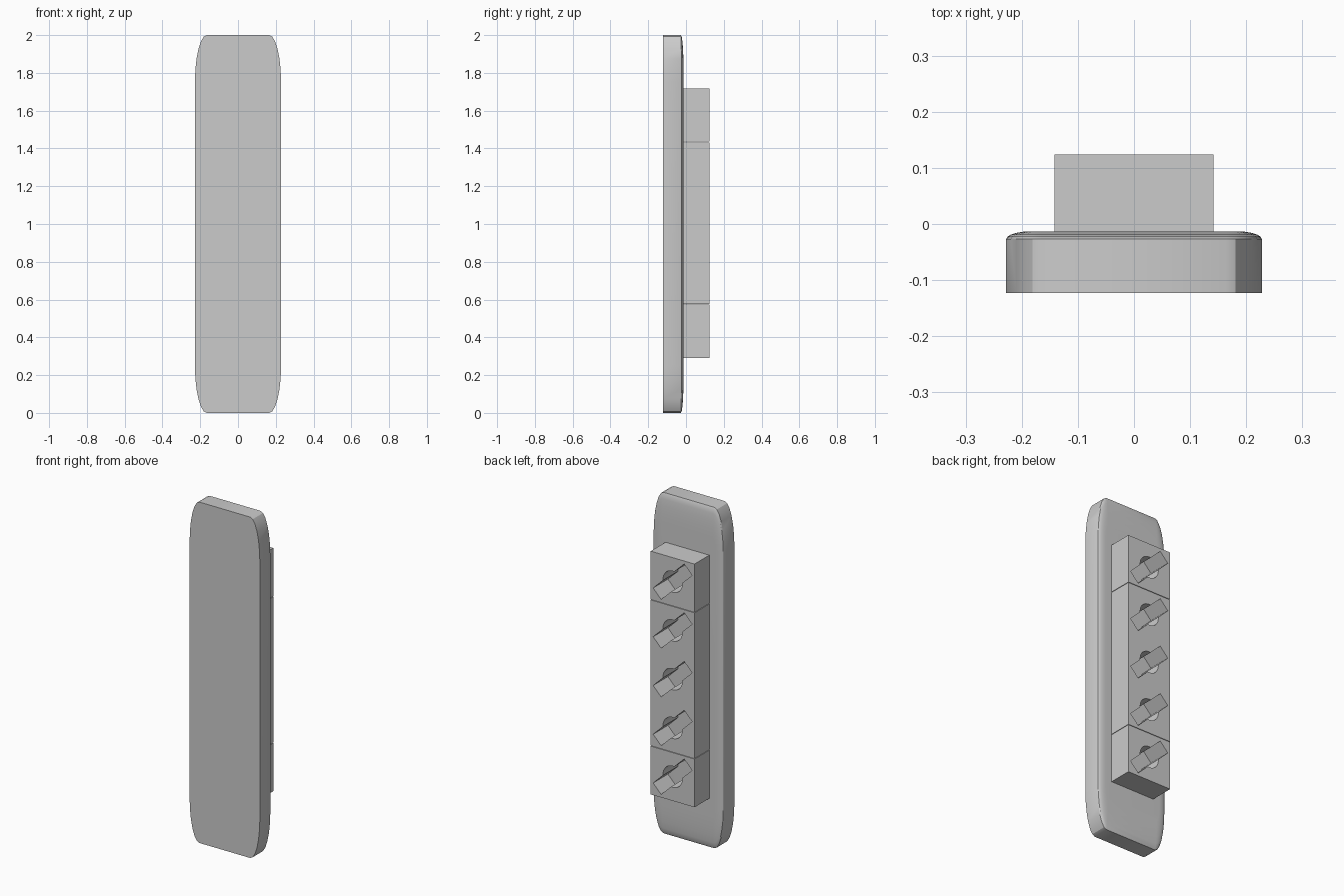
import bpy, bmesh, math
from mathutils import Matrix, Vector

if "Cube" in bpy.data.objects:
    bpy.data.objects.remove(bpy.data.objects["Cube"])

FRONT, SIDE, BACK, TOP = -0.123, -0.027, -0.013, 0.124
PITCH, Z0 = 0.286, 0.29


def make_object(name, bm):
    bmesh.ops.recalc_face_normals(bm, faces=bm.faces)
    mesh = bpy.data.meshes.new(name)
    bm.to_mesh(mesh)
    bm.free()
    ob = bpy.data.objects.new(name, mesh)
    bpy.context.collection.objects.link(ob)
    return ob


def outline(inset_x, inset_z, y, n=6):
    """Rectangle with stretched elliptical corners, as a ring of points."""
    rx, rz = 0.063 - inset_x, 0.25 - inset_z
    pts = []
    for k, (sx, sz) in enumerate([(1, 1), (-1, 1), (-1, -1), (1, -1)]):
        for i in range(n + 1):
            a = math.pi / 2 * (k + i / n)
            pts.append((sx * 0.165 + rx * math.cos(a), y,
                        1 + sz * 0.75 + rz * math.sin(a)))
    return pts


def box(bm, size, centre, rot=Matrix()):
    m = Matrix.Translation(centre) @ rot @ Matrix.Diagonal((*size, 1))
    bmesh.ops.create_cube(bm, size=1, matrix=m)


# Back plate: flat front, rounded edge on the side carrying the blocks
bm = bmesh.new()
rings = [outline(0, 0, FRONT)]
for i in range(6):
    a = math.pi / 2 * i / 5
    k = 1 - math.cos(a)
    rings.append(outline(0.045 * k, 0.18 * k, SIDE + (BACK - SIDE) * math.sin(a)))
rings = [[bm.verts.new(p) for p in r] for r in rings]
for r0, r1 in zip(rings, rings[1:]):
    for i in range(len(r0)):
        j = (i + 1) % len(r0)
        bm.faces.new((r0[i], r0[j], r1[j], r1[i]))
bm.faces.new(rings[0])
bm.faces.new(rings[-1])
plate = make_object("back_plate", bm)
bpy.context.view_layer.objects.active = plate
plate.select_set(True)
bpy.ops.object.shade_smooth_by_angle(angle=math.radians(30))
plate.select_set(False)


def cutter(name, kind, first, count):
    """One opening per socket: a diagonal slot or a round hole."""
    bm = bmesh.new()
    for i in range(first, first + count):
        c = Vector((0, 0.05, Z0 + PITCH * (i + 0.5)))
        if kind == "slot":
            box(bm, (0.28, 0.4, 0.074), c, Matrix.Rotation(math.radians(44), 4, 'Y'))
        else:
            bmesh.ops.create_cone(bm, cap_ends=True, segments=32, radius1=0.062,
                                  radius2=0.062, depth=0.4,
                                  matrix=Matrix.Translation(c) @ Matrix.Rotation(math.pi / 2, 4, 'X'))
    ob = make_object(name, bm)
    ob.hide_render = True
    return ob


# Socket blocks: single end blocks and a three-socket middle block
for name, first, count in [("bottom_block", 0, 1), ("middle_block", 1, 3), ("top_block", 4, 1)]:
    bm = bmesh.new()
    height = PITCH * count
    box(bm, (0.284, TOP - BACK, height - 0.003),
        (0, (TOP + BACK) / 2, Z0 + PITCH * first + height / 2))
    block = make_object(name, bm)
    cutters = [cutter(name + "_" + k, k, first, count) for k in ("slot", "hole")]
    for c in cutters:
        mod = block.modifiers.new(c.name, 'BOOLEAN')
        mod.operation, mod.solver, mod.object = 'DIFFERENCE', 'EXACT', c
    bpy.context.view_layer.objects.active = block
    for c in cutters:
        bpy.ops.object.modifier_apply(modifier=c.name)
        bpy.data.objects.remove(c)  # cutters are no longer needed
    block.select_set(True)
    bpy.ops.object.shade_smooth_by_angle(angle=math.radians(30))
    block.select_set(False)
